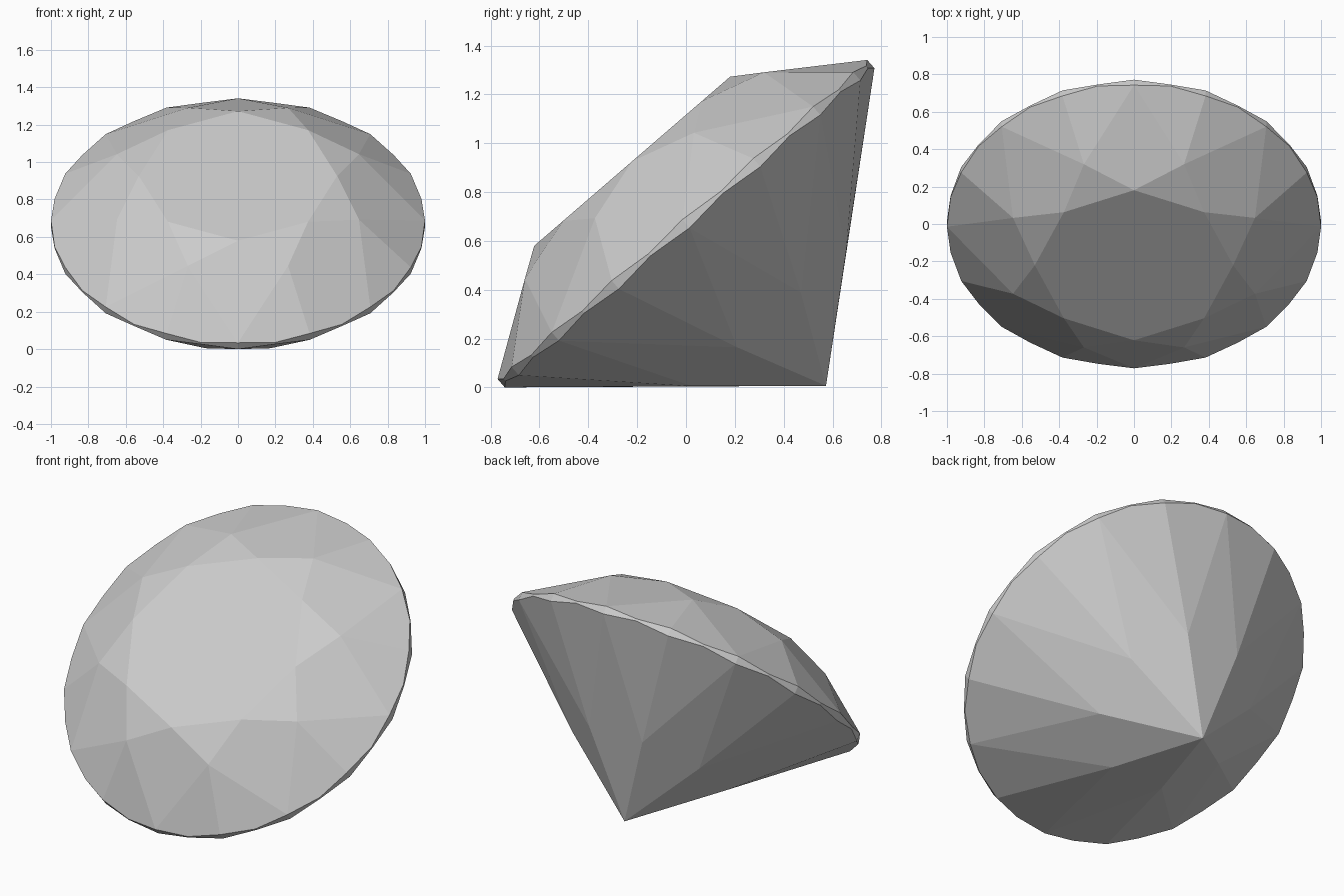
import bpy, bmesh
from math import sin, cos, pi, radians
from mathutils import Matrix, Vector

if "Cube" in bpy.data.objects:
    bpy.data.objects.remove(bpy.data.objects["Cube"])

STEP = pi / 16           # the girdle has 32 points
bm = bmesh.new()


def pt(r, i, z):
    return Vector((r * cos(i * STEP), r * sin(i * STEP), z))


def height_on_plane(a, b, c, p):
    n = (b - a).cross(c - a)
    return a.z - (n.x * (p.x - a.x) + n.y * (p.y - a.y)) / n.z


# Heights where the cut facets meet the round girdle (scalloped edge)
UP, LOW = 0.025, -0.02
STAR, INNER = (0.70, 0.263), (0.45, -0.518)
q = pt(1, 1, 0)
up_thin = height_on_plane(pt(STAR[0], 2, STAR[1]), pt(1, 0, UP), pt(1, 2, UP), q)
low_thin = height_on_plane(pt(INNER[0], 2, INNER[1]), pt(1, 0, LOW), pt(1, 2, LOW), q)

# Rings of points
table = [bm.verts.new(pt(0.53, 4 * k, 0.34)) for k in range(8)]
star = [bm.verts.new(pt(STAR[0], 4 * k + 2, STAR[1])) for k in range(8)]
upper = [bm.verts.new(pt(1, i, up_thin if i % 2 else UP)) for i in range(32)]
lower = [bm.verts.new(pt(1, i, low_thin if i % 2 else LOW)) for i in range(32)]
inner = [bm.verts.new(pt(INNER[0], 4 * k + 2, INNER[1])) for k in range(8)]
culet = bm.verts.new((0, 0, -0.875))

# Facets
bm.faces.new(table)
for k in range(8):
    i, n = 4 * k, (k + 1) % 8
    bm.faces.new((table[k], star[k], table[n]))                       # star facet
    bm.faces.new((table[k], star[k - 1], upper[i], star[k]))          # crown kite
    bm.faces.new((culet, inner[k], lower[i], inner[k - 1]))           # pavilion kite
    for j in (i, i + 2):                                              # half facets
        e = (j + 2) % 32
        bm.faces.new((star[k], upper[j], upper[j + 1], upper[e]))
        bm.faces.new((inner[k], lower[e], lower[j + 1], lower[j]))
for i in range(32):                                                   # girdle band
    n = (i + 1) % 32
    bm.faces.new((lower[i], lower[n], upper[n], upper[i]))
bmesh.ops.recalc_face_normals(bm, faces=bm.faces)

# Tip the stone over so it rests on its pavilion
bm.transform(Matrix.Rotation(radians(40.8), 4, 'X'))
ys = [v.co.y for v in bm.verts]
bm.transform(Matrix.Translation((0, -(min(ys) + max(ys)) / 2, -min(v.co.z for v in bm.verts))))

mesh = bpy.data.meshes.new("cut_gem")
bm.to_mesh(mesh)
bm.free()
gem = bpy.data.objects.new("cut_gem", mesh)
bpy.context.collection.objects.link(gem)
